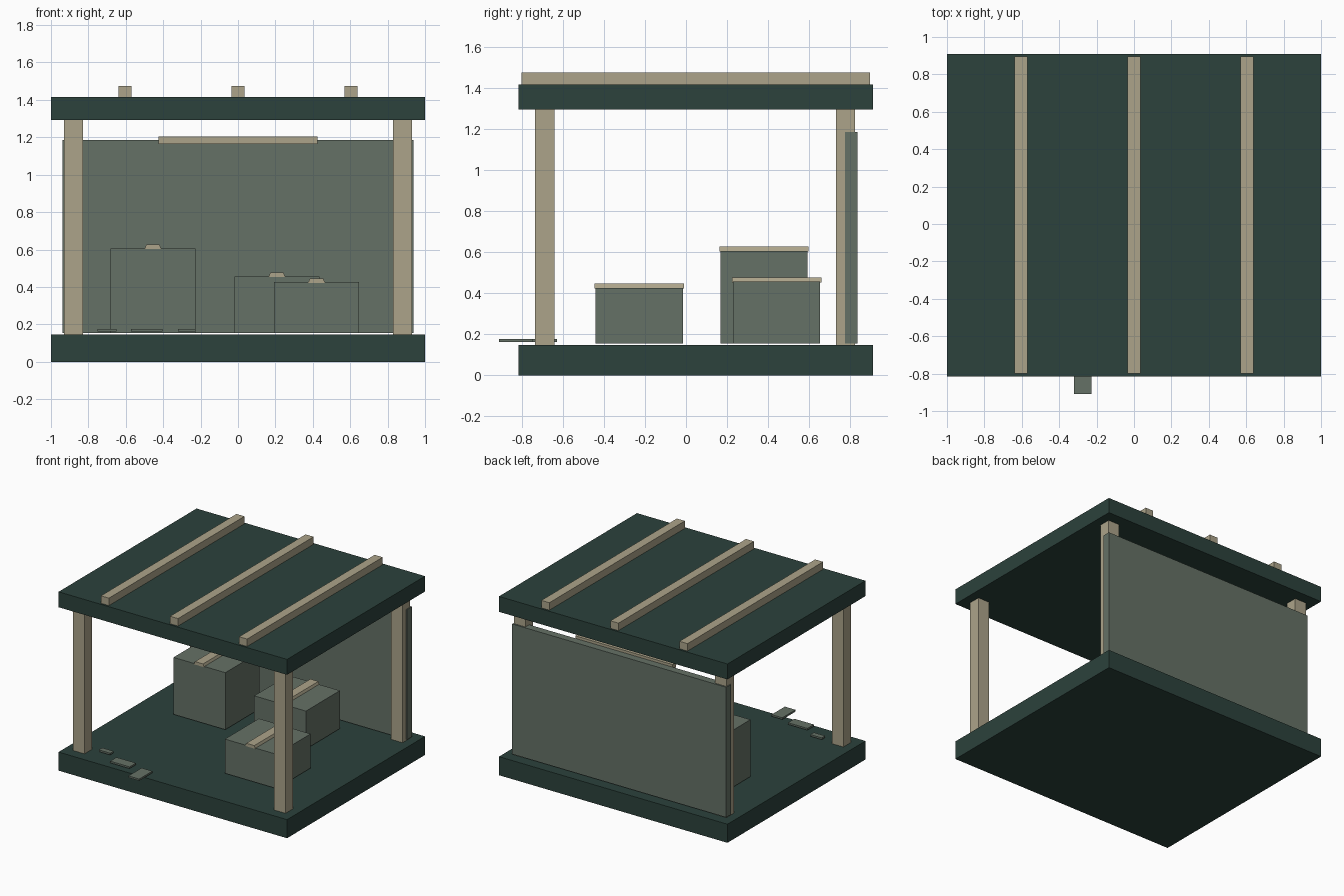
import bpy
import bmesh

cube = bpy.data.objects.get("Cube")
if cube:
    bpy.data.objects.remove(cube, do_unlink=True)


def material(name, rgb):
    mat = bpy.data.materials.new(name)
    mat.use_nodes = True
    mat.diffuse_color = (*rgb, 1)
    mat.node_tree.nodes["Principled BSDF"].inputs["Base Color"].default_value = (*rgb, 1)
    return mat


DARK = material("dark green", (0.025, 0.054, 0.045))
SAGE = material("sage green", (0.130, 0.165, 0.133))
WOOD = material("pale wood", (0.413, 0.371, 0.254))


def box(name, x, y, z, mat, taper=0.0):
    """Box spanning the given ranges; taper narrows the top along x."""
    bm = bmesh.new()
    bmesh.ops.create_cube(bm, size=1)
    for v in bm.verts:
        side, top = v.co.x * 2, v.co.z > 0
        v.co.x = x[side > 0] - (side * taper if top else 0)
        v.co.y = y[v.co.y > 0]
        v.co.z = z[top]
    mesh = bpy.data.meshes.new(name)
    bm.to_mesh(mesh)
    bm.free()
    mesh.materials.append(mat)
    obj = bpy.data.objects.new(name, mesh)
    bpy.context.collection.objects.link(obj)
    return obj


def around(centre, width):
    return centre - width / 2, centre + width / 2


# Floor and roof slabs
FLOOR, CEILING, ROOF = 0.147, 1.293, 1.415
DEPTH = (-0.815, 0.91)
box("floor", (-1, 1), DEPTH, (0, FLOOR), DARK)
box("roof", (-1, 1), DEPTH, (CEILING, ROOF), DARK)

# Roof battens
for name, x in (("right", -0.605), ("middle", 0), ("left", 0.605)):
    box(f"{name}_roof_batten", around(x, 0.07), (-0.80, 0.895), (ROOF, 1.474), WOOD)

# Corner posts
for side, x in (("right", -0.88), ("left", 0.88)):
    for end, y in (("front", -0.687), ("back", 0.776)):
        box(f"{end}_{side}_post", around(x, 0.1), around(y, 0.094), (FLOOR, CEILING), WOOD)

# Back wall with its rail
box("back_wall", (-0.937, 0.937), (0.775, 0.835), (0.155, 1.185), SAGE)
box("wall_rail", (-0.425, 0.425), (0.735, 0.775), (1.165, 1.205), WOOD)

# Crates, each with a strip of tape along the top
for name, x, y, top in (("tall", -0.455, 0.38, 0.606),
                        ("middle", 0.208, 0.441, 0.456),
                        ("front", 0.42, -0.228, 0.426)):
    box(f"{name}_crate", around(x, 0.453), around(y, 0.425), (0.155, top), SAGE)
    box(f"{name}_crate_tape", around(x, 0.09), around(y, 0.435),
        (top - 0.004, top + 0.02), WOOD, taper=0.01)

# Flat plates near the front edge
for name, x, y in (("small", (-0.75, -0.65), (-0.67, -0.627)),
                   ("wide", (-0.573, -0.403), (-0.78, -0.70)),
                   ("overhanging", (-0.322, -0.228), (-0.91, -0.745))):
    box(f"{name}_plate", x, y, (0.162, 0.176), SAGE)
